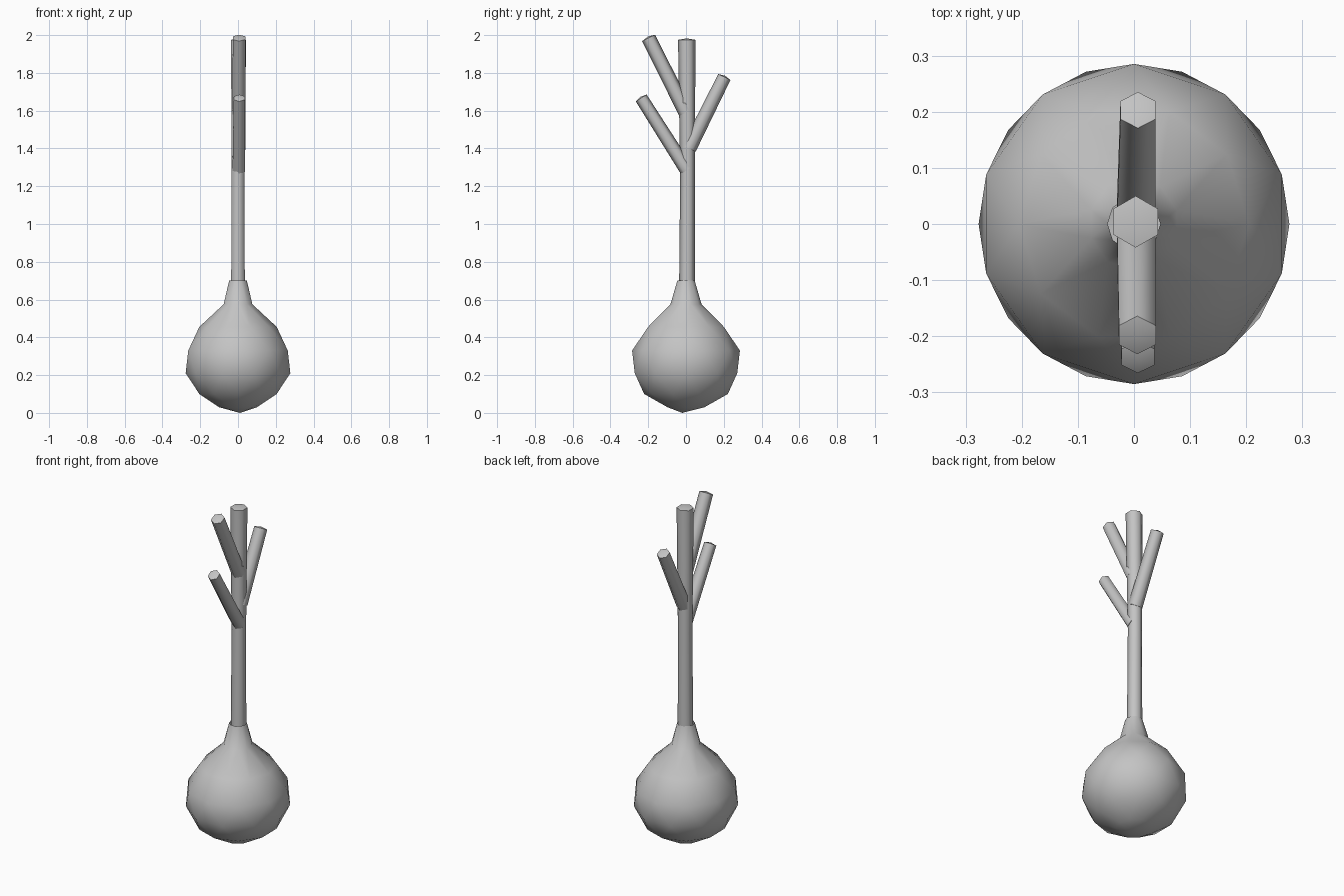
import bpy, bmesh, math
from mathutils import Vector

if "Cube" in bpy.data.objects:
    bpy.data.objects.remove(bpy.data.objects["Cube"])

grey = bpy.data.materials.new("plain_grey")
grey.use_nodes = True
COLOUR = (0.55, 0.55, 0.55, 1)
grey.diffuse_color = COLOUR
grey.node_tree.nodes["Principled BSDF"].inputs["Base Color"].default_value = COLOUR


def finish(name, bm, angle):
    bmesh.ops.recalc_face_normals(bm, faces=bm.faces)
    mesh = bpy.data.meshes.new(name)
    bm.to_mesh(mesh)
    bm.free()
    mesh.materials.append(grey)
    obj = bpy.data.objects.new(name, mesh)
    bpy.context.collection.objects.link(obj)
    bpy.ops.object.select_all(action="DESELECT")
    obj.select_set(True)
    bpy.context.view_layer.objects.active = obj
    bpy.ops.object.shade_smooth_by_angle(angle=math.radians(angle))
    return obj


def bulb(profile, sides):
    """Faceted lathe whose rings are staggered by half a step."""
    bm = bmesh.new()
    bottom = bm.verts.new((0.01, -0.02, 0))
    rings = []
    for i, (r, z) in enumerate(profile):
        angles = [(k + 0.5 * i) * math.tau / sides for k in range(sides)]
        rings.append([bm.verts.new((r * math.cos(a), 1.03 * r * math.sin(a), z))
                      for a in angles])
    for k in range(sides):
        n = (k + 1) % sides
        bm.faces.new((bottom, rings[0][n], rings[0][k]))
        for low, high in zip(rings, rings[1:]):
            # the stagger adds up, so each ring only leans half a step
            bm.faces.new((low[k], low[n], high[k]))
            bm.faces.new((low[n], high[n], high[k]))
    return finish("bulb", bm, 80)


def stalk(name, path, radii, cap=0.008, sides=6):
    """Six-sided tube through path points, with a slightly domed tip."""
    bm = bmesh.new()
    points = [Vector(p) for p in path]
    axis = (points[-1] - points[0]).normalized()
    across = Vector((1, 0, 0))
    up = axis.cross(across).normalized()
    rings = []
    for p, r in zip(points, radii):
        angles = [(k + 0.5) * math.tau / sides for k in range(sides)]
        rings.append([bm.verts.new(p + r * (math.cos(a) * across + math.sin(a) * up))
                      for a in angles])
    tip = bm.verts.new(points[-1] + axis * cap)
    for k in range(sides):
        n = (k + 1) % sides
        for low, high in zip(rings, rings[1:]):
            bm.faces.new((low[k], low[n], high[n], high[k]))
        bm.faces.new((rings[-1][k], rings[-1][n], tip))
    bm.faces.new(rings[0])
    return finish(name, bm, 70)


# Rounded bulb narrowing into a neck
bulb([(0.10, 0.03), (0.215, 0.10), (0.277, 0.21), (0.277, 0.33),
      (0.205, 0.455), (0.08, 0.575), (0.047, 0.70)], 10)

# Upright main stem
stalk("main_stem", [(0, 0.005, 0.60), (0, 0.008, 1.25), (0.003, 0.004, 1.975)],
      [0.042, 0.039, 0.046])

# Side shoots, all in the front-to-back plane
stalk("lower_front_shoot", [(0.004, 0.005, 1.285), (0.007, -0.237, 1.667)],
      [0.038, 0.034])
stalk("upper_front_shoot", [(0.004, 0.0, 1.59), (0.006, -0.198, 1.985)],
      [0.040, 0.038])
stalk("back_shoot", [(0.004, 0.015, 1.40), (0.007, 0.203, 1.778)],
      [0.040, 0.036])
